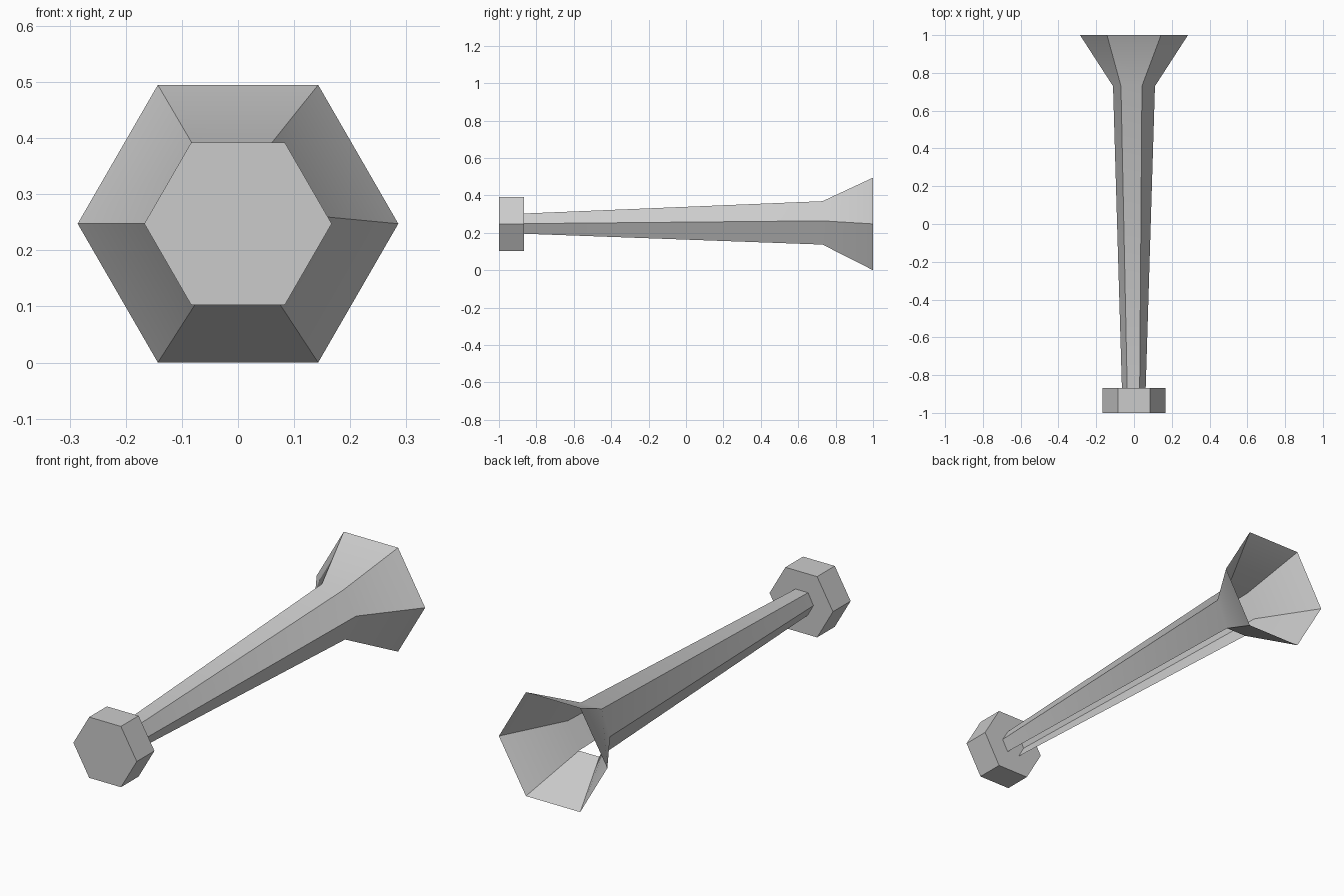
import bpy, bmesh, math

cube = bpy.data.objects.get("Cube")
if cube:
    bpy.data.objects.remove(cube, do_unlink=True)

grey = bpy.data.materials.new("light grey")
grey.use_nodes = True
grey.diffuse_color = (0.6, 0.6, 0.6, 1)
grey.node_tree.nodes["Principled BSDF"].inputs["Base Color"].default_value = (0.6, 0.6, 0.6, 1)

CZ = 0.2475  # height of the long axis


def hexagon(radius):
    """Corners counter-clockwise from +x."""
    return [(radius * math.cos(i * math.pi / 3), CZ + radius * math.sin(i * math.pi / 3))
            for i in range(6)]


def loft(name, sections, capped=False, skip=()):
    """Bridge (y, corners) sections; skip holds (span, side) pairs left open."""
    bm = bmesh.new()
    rings = [[bm.verts.new((x, y, z)) for x, z in pts] for y, pts in sections]
    for s, (a, b) in enumerate(zip(rings, rings[1:])):
        for i in range(6):
            if (s, i) not in skip:
                j = (i + 1) % 6
                bm.faces.new((a[i], b[i], b[j], a[j]))
    if capped:
        bm.faces.new(rings[0])
        bm.faces.new(rings[-1][::-1])
        bmesh.ops.recalc_face_normals(bm, faces=bm.faces)
    mesh = bpy.data.meshes.new(name)
    bm.to_mesh(mesh)
    bm.free()
    mesh.materials.append(grey)
    obj = bpy.data.objects.new(name, mesh)
    bpy.context.collection.objects.link(obj)
    bpy.ops.object.select_all(action='DESELECT')
    obj.select_set(True)
    bpy.context.view_layer.objects.active = obj
    bpy.ops.object.shade_smooth_by_angle(angle=math.radians(30))
    return obj


# Solid six-sided end cap
loft("end_cap", [(-1.0, hexagon(0.167)), (-0.867, hexagon(0.167))], capped=True)

# Hollow tapered shaft, open along its underside, flaring into an open mouth
root = [(0.062, 0.249), (0.03, 0.303), (-0.036, 0.303),
        (-0.064, 0.249), (-0.034, 0.195), (0.032, 0.195)]
neck = [(0.111, 0.264), (0.042, 0.369), (-0.069, 0.369),
        (-0.111, 0.248), (-0.055, 0.137), (0.053, 0.137)]
loft("flared_shaft", [(-0.867, root), (0.73, neck), (1.0, hexagon(0.2857))], skip={(0, 4)})
